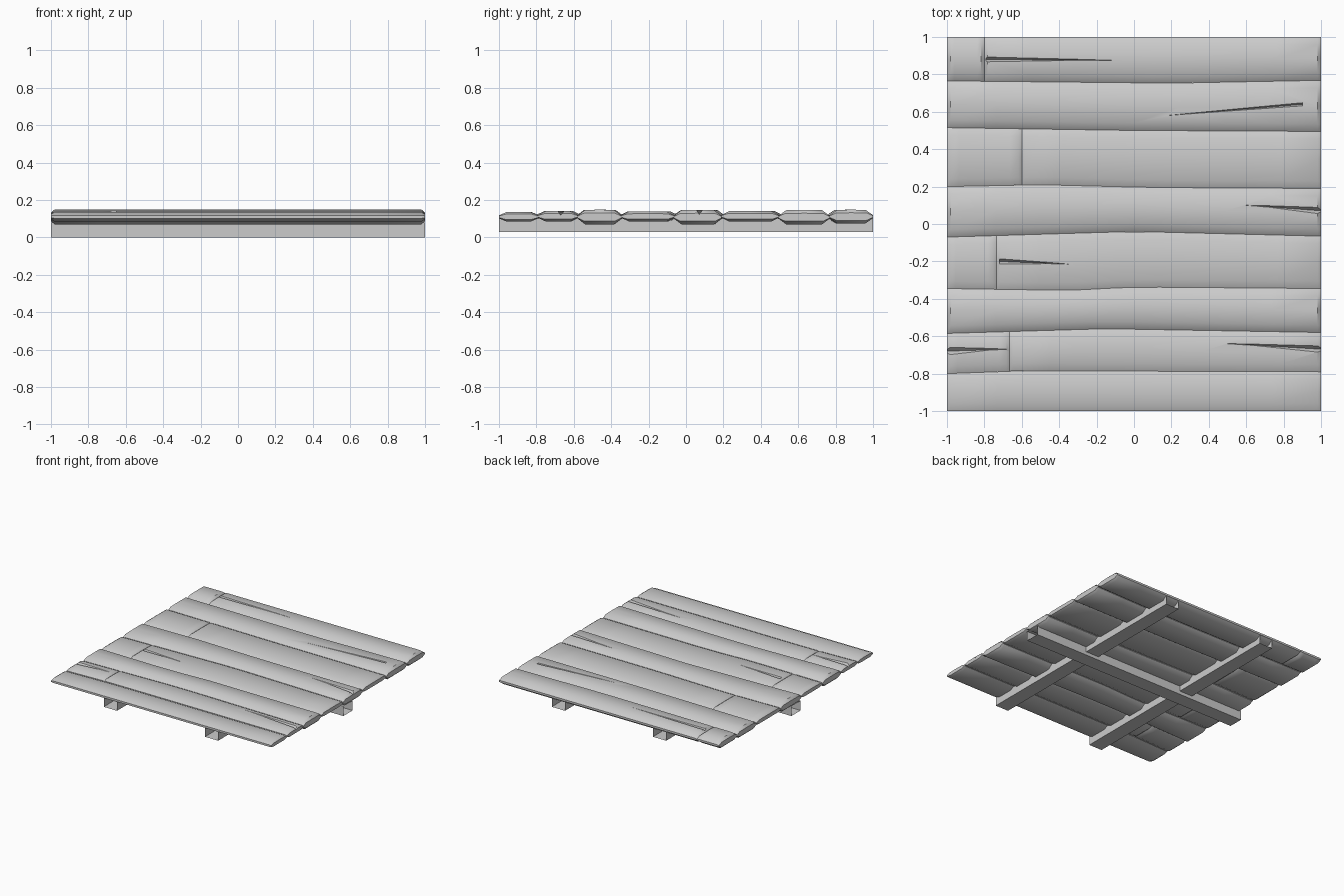
import bpy, bmesh, math

old = bpy.data.objects.get("Cube")
if old:
    bpy.data.objects.remove(old)

wood = bpy.data.materials.new("grey_wood")
wood.use_nodes = True
GREY = (0.6, 0.6, 0.6, 1)
wood.diffuse_color = GREY
wood.node_tree.nodes["Principled BSDF"].inputs["Base Color"].default_value = GREY


def add_object(name, bm, smooth=None):
    bmesh.ops.recalc_face_normals(bm, faces=bm.faces)
    mesh = bpy.data.meshes.new(name)
    bm.to_mesh(mesh)
    bm.free()
    mesh.materials.append(wood)
    ob = bpy.data.objects.new(name, mesh)
    bpy.context.collection.objects.link(ob)
    if smooth:
        bpy.ops.object.select_all(action='DESELECT')
        ob.select_set(True)
        bpy.context.view_layer.objects.active = ob
        bpy.ops.object.shade_smooth_by_angle(angle=math.radians(smooth))
    return ob


def loft(bm, sections, caps=True):
    rings = [[bm.verts.new(p) for p in s] for s in sections]
    n = len(rings[0])
    for a, b in zip(rings, rings[1:]):
        for i in range(n):
            bm.faces.new((a[i], a[(i + 1) % n], b[(i + 1) % n], b[i]))
    if caps:
        bm.faces.new(rings[0])
        bm.faces.new(rings[-1])


def seam(points, x):
    """Height of a wavering seam line at x."""
    for (xa, ya), (xb, yb) in zip(points, points[1:]):
        if x <= xb:
            return ya + (yb - ya) * (x - xa) / (xb - xa)
    return points[-1][1]


# Seams between the plank rows, front to back
SEAMS = [
    [(-1, -1), (1, -1)],
    [(-1, -.80), (-.6, -.785), (1, -.79)],
    [(-1, -.585), (-.15, -.56), (1, -.58)],
    [(-1, -.345), (-.35, -.355), (0, -.337), (1, -.345)],
    [(-1, -.07), (0, -.04), (1, -.065)],
    [(-1, .2), (-.5, .21), (.1, .195), (1, .19)],
    [(-1, .515), (0, .5), (1, .495)],
    [(-1, .765), (.2, .753), (1, .768)],
    [(-1, 1), (1, 1)],
]
# Bottom height, top height and break position of each row
ROWS = [
    (.085, .135, None), (.085, .14, -.665), (.07, .147, None), (.085, .138, -.735),
    (.07, .145, None), (.085, .14, -.6), (.07, .145, None), (.075, .147, -.8),
]
# Cracks per row: thick end x, thin end x, y at each, width
CRACKS = {
    1: [(1.01, .5, -.67, -.64, .025), (-1.01, -.68, -.68, -.67, .03)],
    3: [(-.72, -.35, -.2, -.215, .02)],
    4: [(1.01, .6, .07, .1, .025)],
    6: [(.9, .18, .64, .58, .012)],
    7: [(-.79, -.12, .88, .875, .018)],
}


def plank(name, row, x0, x1):
    zb, zt, _ = ROWS[row]
    zm, step = (zb + zt) / 2, .018
    inner = [x0 + step + (x1 - x0 - 2 * step) * i / 8 for i in range(9)]
    sections = []
    for x in [x0] + inner + [x1]:
        lo, hi = seam(SEAMS[row], x), seam(SEAMS[row + 1], x)
        end = x in (x0, x1)
        c, h = (.035, .55) if end else (.04, 1)
        top, bot = zm + (zt - zm) * h, zm + (zb - zm) * h
        k = .008 * h
        sections.append([(x, lo, zm - k), (x, lo, zm + k), (x, lo + c, top),
                         (x, (lo + hi) / 2, top + .001), (x, hi - c, top),
                         (x, hi, zm + k), (x, hi, zm - k), (x, hi - c, bot), (x, lo + c, bot)])
    bm = bmesh.new()
    loft(bm, sections)
    ob = add_object(name, bm, 40)
    # Tapered grain cracks
    for i, (xa, xb, ya, yb, w) in enumerate(CRACKS.get(row, [])):
        if not x0 - .05 < (xa + xb) / 2 < x1 + .05:
            continue
        cut = bmesh.new()
        ends = [(xa, ya, w, .022), (xb, yb, .002, .002)]
        loft(cut, [[(x, y - v, zt + .01), (x, y + v, zt + .01), (x, y, zt - d)]
                   for x, y, v, d in ends])
        cutter = add_object(f"{name}_crack_cutter_{i}", cut)
        cutter.hide_render = True
        cutter.hide_viewport = True
        cutter.display_type = 'WIRE'
        mod = ob.modifiers.new("crack", 'BOOLEAN')
        mod.operation, mod.solver, mod.object = 'DIFFERENCE', 'EXACT', cutter


for r, (_, _, gap) in enumerate(ROWS):
    if gap is None:
        plank(f"long_plank_{r}", r, -1, 1)
    else:
        plank(f"short_plank_{r}", r, -1, gap)
        plank(f"main_plank_{r}", r, gap, 1)


# Supporting beams, hollow at the ends
def beam(name, centre, z0, z1, along_x):
    w = .06
    sections = []
    for t in (-1, 1):
        ring = [(centre - w, z0), (centre + w, z0), (centre + w, z1), (centre - w, z1)]
        sections.append([(t, s, z) if along_x else (s, t, z) for s, z in ring])
    bm = bmesh.new()
    loft(bm, sections, caps=False)
    add_object(name, bm)


beam("cross_beam", 0, 0, .08, True)
beam("left_joist", .46, .028, .1, False)
beam("right_joist", -.46, .028, .1, False)
